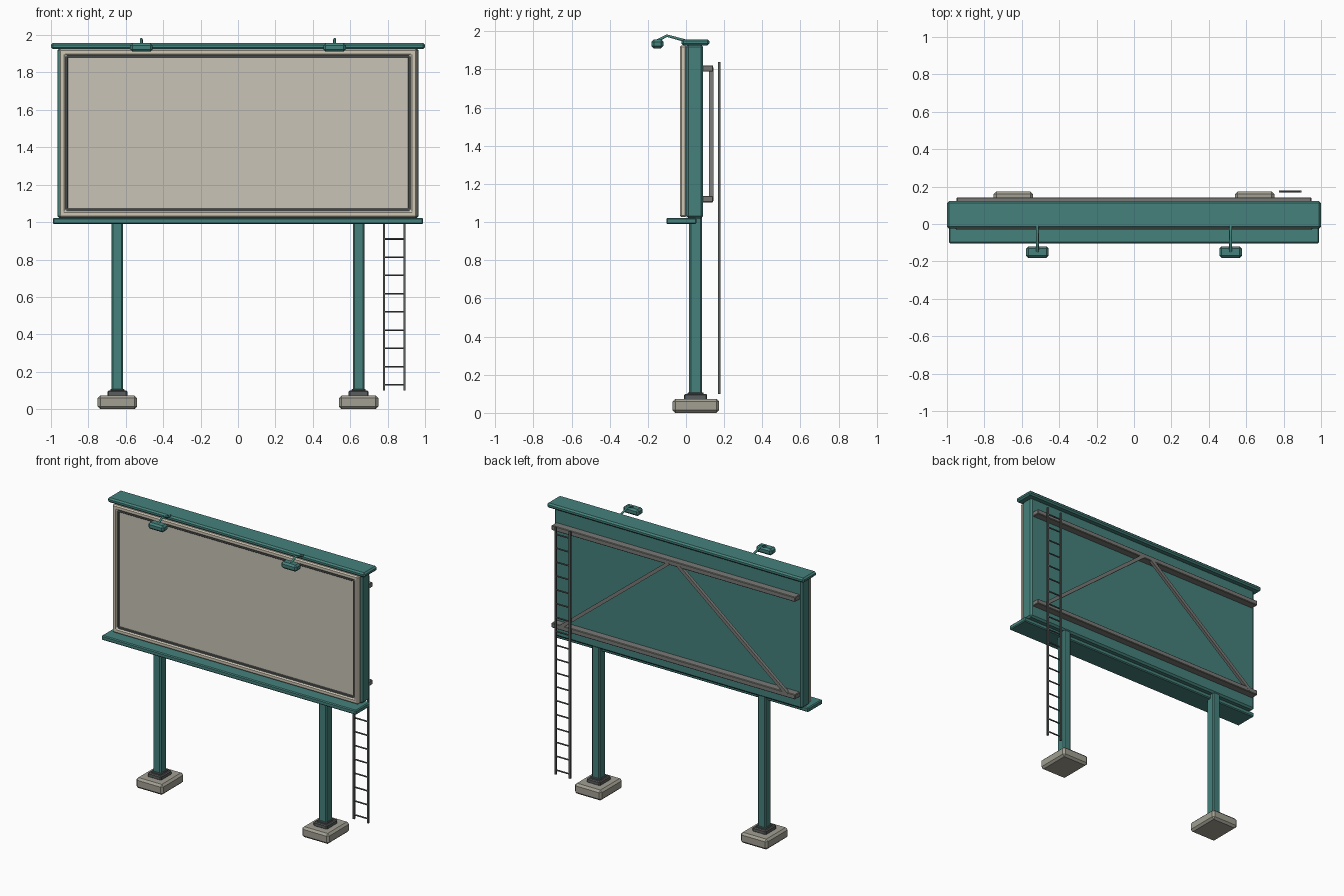
import bpy, bmesh
from mathutils import Vector

if "Cube" in bpy.data.objects:
    bpy.data.objects.remove(bpy.data.objects["Cube"])


def material(name, rgb):
    m = bpy.data.materials.new(name)
    m.diffuse_color = (*rgb, 1)
    m.use_nodes = True
    m.node_tree.nodes["Principled BSDF"].inputs["Base Color"].default_value = m.diffuse_color
    return m


TEAL = material("teal_paint", (0.06, 0.22, 0.20))
CREAM = material("cream_trim", (0.62, 0.57, 0.46))
PANEL = material("poster_panel", (0.58, 0.55, 0.47))
STEEL = material("dark_steel", (0.10, 0.11, 0.11))
RAIL = material("rail_grey", (0.19, 0.19, 0.18))
CONCRETE = material("concrete", (0.36, 0.35, 0.29))


def finish(name, bm, mat, bevel=0.0):
    bmesh.ops.recalc_face_normals(bm, faces=bm.faces)
    me = bpy.data.meshes.new(name)
    bm.to_mesh(me)
    bm.free()
    ob = bpy.data.objects.new(name, me)
    bpy.context.collection.objects.link(ob)
    me.materials.append(mat)
    if bevel:
        mod = ob.modifiers.new("bevel", 'BEVEL')
        mod.width = bevel
        mod.segments = 1
    return ob


def box(name, x, y, z, mat, bevel=0.0):
    """Box from (min, max) ranges."""
    bm = bmesh.new()
    bmesh.ops.create_cube(bm, size=1)
    for v in bm.verts:
        v.co = [(r[0] + r[1]) / 2 + c * (r[1] - r[0]) for r, c in zip((x, y, z), v.co)]
    return finish(name, bm, mat, bevel)


def beam(name, a, b, w, d, mat):
    """Rectangular bar between two points; d is its depth along y."""
    a, b = Vector(a), Vector(b)
    side = (b - a).cross(Vector((0, 1, 0))).normalized() * w / 2
    dep = Vector((0, d / 2, 0))
    bm = bmesh.new()
    rings = [[bm.verts.new(p + s * side + t * dep) for s, t in ((-1, -1), (1, -1), (1, 1), (-1, 1))]
             for p in (a, b)]
    for r in rings:
        bm.faces.new(r)
    for i in range(4):
        j = (i + 1) % 4
        bm.faces.new((rings[0][i], rings[0][j], rings[1][j], rings[1][i]))
    return finish(name, bm, mat)


def frame(name, hx, z, w, y, mat, bevel):
    """Rectangular picture frame of border width w, facing -y."""
    outer = [(-hx, z[0]), (hx, z[0]), (hx, z[1]), (-hx, z[1])]
    inner = [(-hx + w, z[0] + w), (hx - w, z[0] + w), (hx - w, z[1] - w), (-hx + w, z[1] - w)]
    bm = bmesh.new()
    loops = [[bm.verts.new((px, yy, pz)) for px, pz in pts]
             for pts, yy in ((outer, y[0]), (inner, y[0]), (inner, y[1]), (outer, y[1]))]
    for k in range(4):
        p, q = loops[k], loops[(k + 1) % 4]
        for i in range(4):
            j = (i + 1) % 4
            bm.faces.new((p[i], p[j], q[j], q[i]))
    return finish(name, bm, mat, bevel)


def tube(name, pts, r, mat):
    cu = bpy.data.curves.new(name, 'CURVE')
    cu.dimensions = '3D'
    cu.bevel_depth = r
    cu.bevel_resolution = 1
    cu.use_fill_caps = True
    sp = cu.splines.new('POLY')
    sp.points.add(len(pts) - 1)
    for p, c in zip(sp.points, pts):
        p.co = (*c, 1)
    ob = bpy.data.objects.new(name, cu)
    bpy.context.collection.objects.link(ob)
    cu.materials.append(mat)
    return ob


# Sign cabinet, top cap and front walkway ledge
box("cabinet", (-.965, .965), (0, .09), (1.02, 1.93), TEAL, .012)
box("top_cap", (-1, 1), (-.024, .122), (1.925, 1.958), TEAL, .01)
box("bottom_ledge", (-.99, .99), (-.103, .055), (.99, 1.022), TEAL, .006)

# Front face: cream frame, dark inner trim, poster panel
frame("face_frame", .957, (1.026, 1.926), .034, (-.032, .003), CREAM, .008)
frame("inner_trim", .926, (1.057, 1.895), .016, (-.024, .003), STEEL, .003)
box("poster_panel", (-.92, .92), (-.016, .003), (1.06, 1.89), PANEL)

for s, side in ((-1, "left"), (1, "right")):
    # Posts on concrete footings
    x = s * .645
    box(f"{side}_footing", (x - .105, x + .105), (-.07, .174), (0, .073), CONCRETE, .014)
    box(f"{side}_base_plate", (x - .053, x + .053), (-.01, .11), (.068, .1), STEEL, .006)
    box(f"{side}_post_collar", (x - .038, x + .038), (.008, .092), (.09, .108), STEEL, .004)
    box(f"{side}_post", (x - .031, x + .031), (.017, .084), (.09, 1.04), TEAL, .008)
    # Lamp heads and bent arms
    x = s * .517
    box(f"{side}_lamp", (x - .06, x + .06), (-.181, -.119), (1.911, 1.957), TEAL, .012)
    tube(f"{side}_lamp_arm", [(x, 0, 1.95), (x, -.03, 1.958), (x, -.1, 1.977), (x, -.148, 1.952)],
         .008, TEAL)
    # Diagonal back braces
    beam(f"{side}_brace", (s * .035, .132, 1.80), (s * .885, .132, 1.12), .024, .022, RAIL)
    # Ladder stringers
    x = .835 + s * .055
    box(f"ladder_{side}_stringer", (x - .006, x + .006), (.168, .18), (.1, 1.838), STEEL)

# Back rails
for name, z in (("lower", 1.12), ("upper", 1.805)):
    box(f"{name}_back_rail", (-.948, .948), (.085, .142), (z - .017, z + .017), RAIL, .004)

# Ladder rungs
for i in range(18):
    z = .13 + i * .0975
    tube(f"ladder_rung_{i + 1}", [(.78, .174, z), (.89, .174, z)], .005, STEEL)
